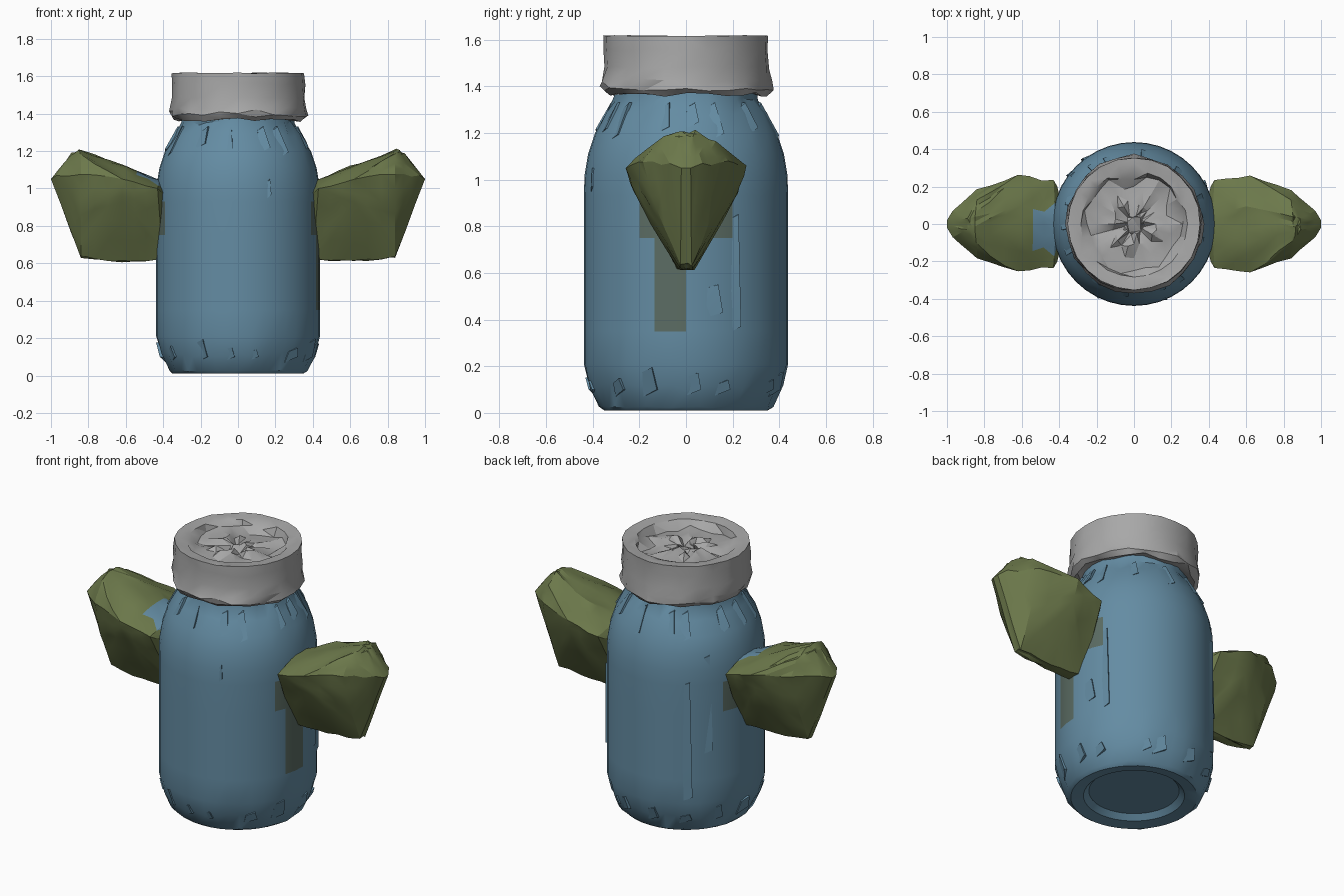
import bpy, bmesh, math, random

if "Cube" in bpy.data.objects:
    bpy.data.objects.remove(bpy.data.objects["Cube"])

random.seed(4)


def material(name, rgb):
    m = bpy.data.materials.new(name)
    m.diffuse_color = (*rgb, 1)
    m.use_nodes = True
    m.node_tree.nodes["Principled BSDF"].inputs["Base Color"].default_value = m.diffuse_color
    return m


BLUE = material("dusty blue", (0.127, 0.262, 0.366))
OLIVE = material("olive green", (0.150, 0.190, 0.070))
GREY = material("light grey", (0.39, 0.39, 0.39))
STAIN = material("murky green", (0.105, 0.150, 0.125))


def finish(bm, name, mats, angle):
    bmesh.ops.recalc_face_normals(bm, faces=bm.faces)
    mesh = bpy.data.meshes.new(name)
    bm.to_mesh(mesh)
    bm.free()
    for m in mats:
        mesh.materials.append(m)
    ob = bpy.data.objects.new(name, mesh)
    bpy.context.collection.objects.link(ob)
    bpy.ops.object.select_all(action='DESELECT')
    ob.select_set(True)
    bpy.context.view_layer.objects.active = ob
    bpy.ops.object.shade_smooth_by_angle(angle=math.radians(angle))
    return ob


def lathe(profile, segments, jitter):
    """Turned shape; jitter(i) gives the crumple size (radius, height) of ring i."""
    bm = bmesh.new()
    rings = []
    for i, (r, z) in enumerate(profile):
        jr, jz = jitter(i)
        ring = []
        for k in range(segments):
            a = 2 * math.pi * k / segments
            rr = r + random.uniform(-jr, jr * 0.3)
            ring.append(bm.verts.new((rr * math.cos(a), rr * math.sin(a),
                                      z + random.uniform(-jz, jz))))
        rings.append(ring)
    for lo, hi in zip(rings, rings[1:]):
        for k in range(segments):
            n = (k + 1) % segments
            bm.faces.new((lo[k], lo[n], hi[n], hi[k]))
    bm.faces.new(rings[0])
    bm.faces.new(rings[-1])
    return bm


# Jar body with a hollowed base, green staining under the fins
body = [(0.25, 0.05), (0.28, 0.02), (0.35, 0.01), (0.375, 0.025), (0.415, 0.11),
        (0.438, 0.21), (0.438, 0.35), (0.438, 0.61), (0.438, 0.75), (0.438, 0.93),
        (0.435, 1.02), (0.42, 1.11), (0.39, 1.2), (0.345, 1.28), (0.305, 1.35),
        (0.30, 1.42)]
rough = {3: (0.012, 0.004), 4: (0.014, 0.015), 13: (0.012, 0.012), 14: (0.015, 0.012)}
bm = lathe(body, 40, lambda i: rough.get(i, (0, 0)))
for f in bm.faces:
    c = f.calc_center_median()
    drip = c.x > 0 and -0.14 < c.y < 0 and 0.35 < c.z < 0.75
    halo = abs(c.y) < 0.22 and 0.75 < c.z < 0.93
    f.material_index = 1 if drip or halo else 0
finish(bm, "jar_body", [BLUE, STAIN], 35)

# Crumpled lid: flared lower edge, plain band, raised rim, sunken top
lid = [(0.30, 1.375), (0.345, 1.365), (0.375, 1.39), (0.37, 1.42), (0.358, 1.48),
       (0.358, 1.56), (0.355, 1.617), (0.33, 1.615), (0.285, 1.61), (0.265, 1.575),
       (0.20, 1.57), (0.13, 1.58), (0.06, 1.57)]


def lid_rough(i):
    if i < 4:
        return 0.018, 0.012
    if i < 6:
        return 0.010, 0.008
    return (0.004, 0.003) if i < 9 else (0.03, 0.022)


bm = lathe(lid, 24, lid_rough)
bmesh.ops.triangulate(bm, faces=[f for f in bm.faces if f.calc_center_median().z > 1.55
                                 or f.calc_center_median().z < 1.42])
finish(bm, "lid", [GREY], 28)

# Faceted side fins: hull of half points mirrored front to back
half_fin = [(0.36, 0.0, 0.98), (0.42, 0.05, 1.045), (0.41, 0.20, 0.98), (0.43, 0.235, 1.0),
            (0.41, 0.10, 0.74), (0.43, 0.04, 0.62), (0.62, 0.03, 0.615), (0.84, 0.025, 0.64),
            (0.62, 0.268, 1.06), (0.62, 0.22, 0.93), (0.60, 0.10, 1.12), (0.85, 0.04, 1.212),
            (0.84, 0.13, 1.17), (0.84, 0.19, 1.08), (0.89, 0.03, 1.19), (0.97, 0.07, 1.07),
            (1.0, 0.02, 1.05), (0.84, 0.13, 0.87)]
for side, name in ((1, "right_fin"), (-1, "left_fin")):
    bm = bmesh.new()
    for x, y, z in half_fin:
        for s in (1, -1):
            bm.verts.new((side * x, s * y, z))
    hull = bmesh.ops.convex_hull(bm, input=bm.verts)
    bmesh.ops.delete(bm, geom=list({v for v in hull["geom_interior"]
                                    if isinstance(v, bmesh.types.BMVert)}), context='VERTS')
    bmesh.ops.subdivide_edges(bm, edges=bm.edges, cuts=2, use_grid_fill=True)
    # small chipped irregularities, kept inside the outline
    for v in bm.verts:
        if 0.46 < abs(v.co.x) < 0.93:
            v.co.y *= random.uniform(0.94, 1.0)
            v.co.z += random.uniform(-0.012, 0.003)
    # blue smear on top of the left fin beside the jar
    for f in bm.faces:
        c = f.calc_center_median()
        smear = side < 0 and c.x > -0.56 and -0.14 < c.y < 0.08 and c.z > 0.98
        f.material_index = 1 if smear else 0
    finish(bm, name, [OLIVE, BLUE], 22)


def radius_at(z):
    for (r0, z0), (r1, z1) in zip(body[2:], body[3:]):
        if z0 <= z <= z1:
            return r0 + (r1 - r0) * (z - z0) / (z1 - z0)
    return 0.43


def flake(bm, angle, z0, z1, width, lift):
    """Thin wedge of peeled surface on the jar wall, raised along one side."""
    a0 = math.radians(angle)
    corners = []
    for da, z, up in ((-width, z0, -0.004), (width, z0 + 0.03, lift),
                      (width * 0.6, z1, lift), (-width * 0.7, z1 - 0.02, -0.004)):
        for r in (radius_at(z) - 0.01, radius_at(z) + up):
            a = a0 + da
            corners.append(bm.verts.new((r * math.cos(a), r * math.sin(a), z)))
    bmesh.ops.convex_hull(bm, input=corners)


# Peeled strips on the back and sides, chips round the base and shoulder
bm = bmesh.new()
for strip in ((28, 0.34, 0.85, 0.07, 0.008), (14, 0.40, 0.55, 0.12, 0.008),
              (125, 0.22, 0.95, 0.08, 0.009), (140, 0.5, 1.1, 0.08, 0.008),
              (-68, 0.94, 1.05, 0.03, 0.008)):
    flake(bm, *strip)
for k in range(14):
    flake(bm, k * 26 + random.uniform(-8, 8), 0.07, random.uniform(0.13, 0.2), 0.09, 0.008)
    flake(bm, k * 26 + random.uniform(-8, 8), random.uniform(1.16, 1.22), 1.33, 0.08, 0.008)
finish(bm, "surface_flakes", [BLUE], 30)
